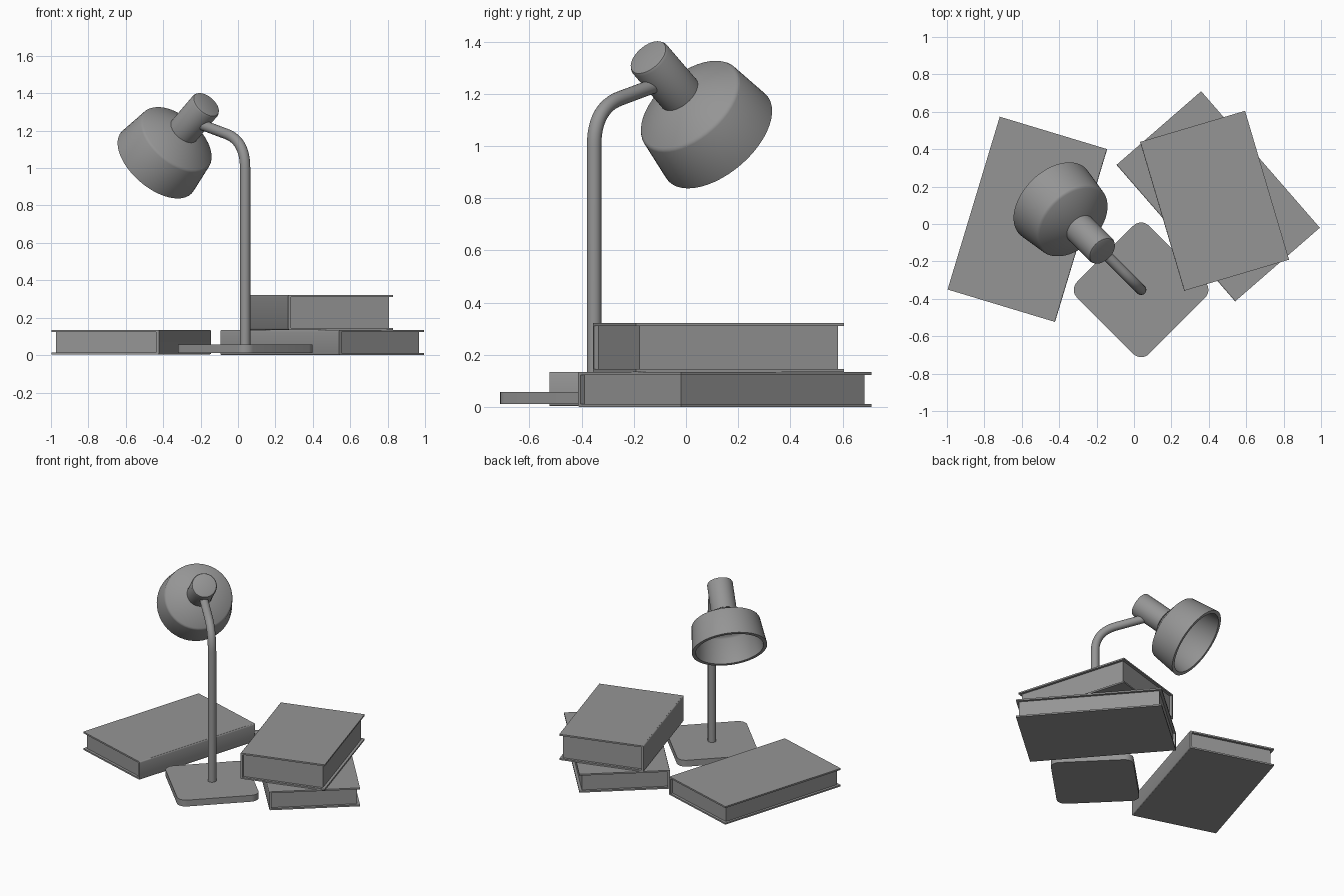
import bpy, bmesh, math
from mathutils import Vector, Matrix

cube = bpy.data.objects.get("Cube")
if cube:
    bpy.data.objects.remove(cube, do_unlink=True)

GREY = (0.3, 0.3, 0.3, 1)
grey = bpy.data.materials.new("plain_grey")
grey.use_nodes = True
grey.diffuse_color = GREY
grey.node_tree.nodes["Principled BSDF"].inputs["Base Color"].default_value = GREY


def finish(name, bm, matrix=Matrix(), smooth=False):
    bmesh.ops.recalc_face_normals(bm, faces=bm.faces)
    mesh = bpy.data.meshes.new(name)
    bm.to_mesh(mesh)
    bm.free()
    ob = bpy.data.objects.new(name, mesh)
    bpy.context.collection.objects.link(ob)
    mesh.materials.append(grey)
    ob.matrix_world = matrix
    if smooth:
        bpy.ops.object.select_all(action='DESELECT')
        ob.select_set(True)
        bpy.context.view_layer.objects.active = ob
        bpy.ops.object.shade_smooth_by_angle(angle=math.radians(32))
    return ob


def add_box(bm, lo, hi):
    lo, hi = Vector(lo), Vector(hi)
    m = Matrix.Translation((lo + hi) / 2) @ Matrix.Diagonal((*(hi - lo), 1))
    return bmesh.ops.create_cube(bm, size=1, matrix=m)["verts"]


def bevel(bm, edges, width, segments):
    bmesh.ops.bevel(bm, geom=edges, offset=width, segments=segments,
                    profile=0.5, affect='EDGES')


# Books: two cover boards, a rounded spine and an inset page block
def book(name, centre, angle, size, bottom, top, spine_side):
    w, d = size[0] / 2, size[1] / 2
    h, board, inset = top - bottom, 0.011, 0.018
    place = Matrix.Translation((*centre, bottom)) @ Matrix.Rotation(math.radians(angle), 4, 'Z')
    if spine_side > 0:
        place = place @ Matrix.Rotation(math.pi, 4, 'Z')
    bm = bmesh.new()
    for z in (0, h - board):
        add_box(bm, (-w + 0.006, -d, z), (w, d, z + board))
    finish(name + "_covers", bm, place)
    bm = bmesh.new()
    add_box(bm, (-w, -d, 0), (-w + 0.016, d, h))
    outer = [e for e in bm.edges if all(v.co.x < -w + 0.001 for v in e.verts)
             and abs(e.verts[0].co.y - e.verts[1].co.y) > d]
    bevel(bm, outer, 0.008, 3)
    finish(name + "_spine", bm, place, True)
    bm = bmesh.new()
    add_box(bm, (-w + 0.012, -d + inset, board / 2), (w - inset, d - inset, h - board / 2))
    finish(name + "_pages", bm, place)


book("single_book", (-0.57, 0.025), -16.8, (0.6, 0.965), 0.004, 0.135, 1)
book("lower_book", (0.45, 0.148), 41, (0.6, 0.967), 0.0, 0.134, -1)
book("upper_book", (0.431, 0.124), 16.5, (0.585, 0.83), 0.135, 0.322, -1)

# Lamp base: rounded square plate turned to stand on its corner
stand = Vector((0.038, -0.352, 0))
bm = bmesh.new()
add_box(bm, (-0.272, -0.272, 0.012), (0.272, 0.272, 0.058))
bevel(bm, [e for e in bm.edges if abs(e.verts[0].co.z - e.verts[1].co.z) > 0.01], 0.06, 8)
finish("lamp_base", bm, Matrix.Translation(stand) @ Matrix.Rotation(math.pi / 4, 4, 'Z'), True)

# The stem and head lie in one upright diagonal plane
reach = Vector((-1, 1, 0)).normalized()


def in_plane(s, z):
    return stand + reach * s + Vector((0, 0, z))


# Lamp stem: bent tube swept along a path
start, corner, end = in_plane(0, 1.0), in_plane(0, 1.145), in_plane(0.14, 1.182)
path = [in_plane(0, 0.05)]
for i in range(13):
    t = i / 12
    path.append(start * (1 - t) ** 2 + corner * 2 * t * (1 - t) + end * t * t)
path.append(in_plane(0.33, 1.232))
across = reach.cross(Vector((0, 0, 1)))
bm = bmesh.new()
rings, sides = [], 20
for i, p in enumerate(path):
    along = (path[min(i + 1, len(path) - 1)] - path[max(i - 1, 0)]).normalized()
    if i <= 1:
        along = Vector((0, 0, 1))
    up = along.cross(across)
    ring = []
    for k in range(sides):
        a = math.tau * k / sides
        ring.append(bm.verts.new(p + (across * math.cos(a) + up * math.sin(a)) * 0.028))
    rings.append(ring)
for a, b in zip(rings, rings[1:]):
    for k in range(sides):
        n = (k + 1) % sides
        bm.faces.new((a[k], a[n], b[n], b[k]))
bm.faces.new(rings[0])
bm.faces.new(rings[-1])
finish("lamp_stem", bm, smooth=True)


# Lamp head: turned profiles (radius, distance from the cap along the axis)
def turned(name, profile, matrix):
    bm = bmesh.new()
    vs = [bm.verts.new((r, 0, t)) for r, t in profile]
    es = [bm.edges.new(p) for p in zip(vs, vs[1:])]
    bmesh.ops.spin(bm, geom=vs + es, cent=(0, 0, 0), axis=(0, 0, 1),
                   angle=math.tau, steps=48, use_duplicate=False)
    bmesh.ops.remove_doubles(bm, verts=bm.verts, dist=0.0002)
    finish(name, bm, matrix, True)


tilt = math.radians(39.5)
axis = reach * math.cos(tilt) - Vector((0, 0, math.sin(tilt)))
head = Matrix.Translation(in_plane(0.29, 1.342)) @ axis.to_track_quat('Z', 'Y').to_matrix().to_4x4()
turned("lamp_neck", [(0, 0), (0.07, 0), (0.08, 0.004), (0.085, 0.014), (0.085, 0.235), (0, 0.235)], head)
turned("lamp_shade", [(0, 0.222), (0.085, 0.222), (0.215, 0.289), (0.222, 0.294), (0.227, 0.302),
                      (0.25, 0.49), (0.225, 0.49), (0.205, 0.32), (0.195, 0.307), (0.08, 0.245),
                      (0, 0.245)], head)
